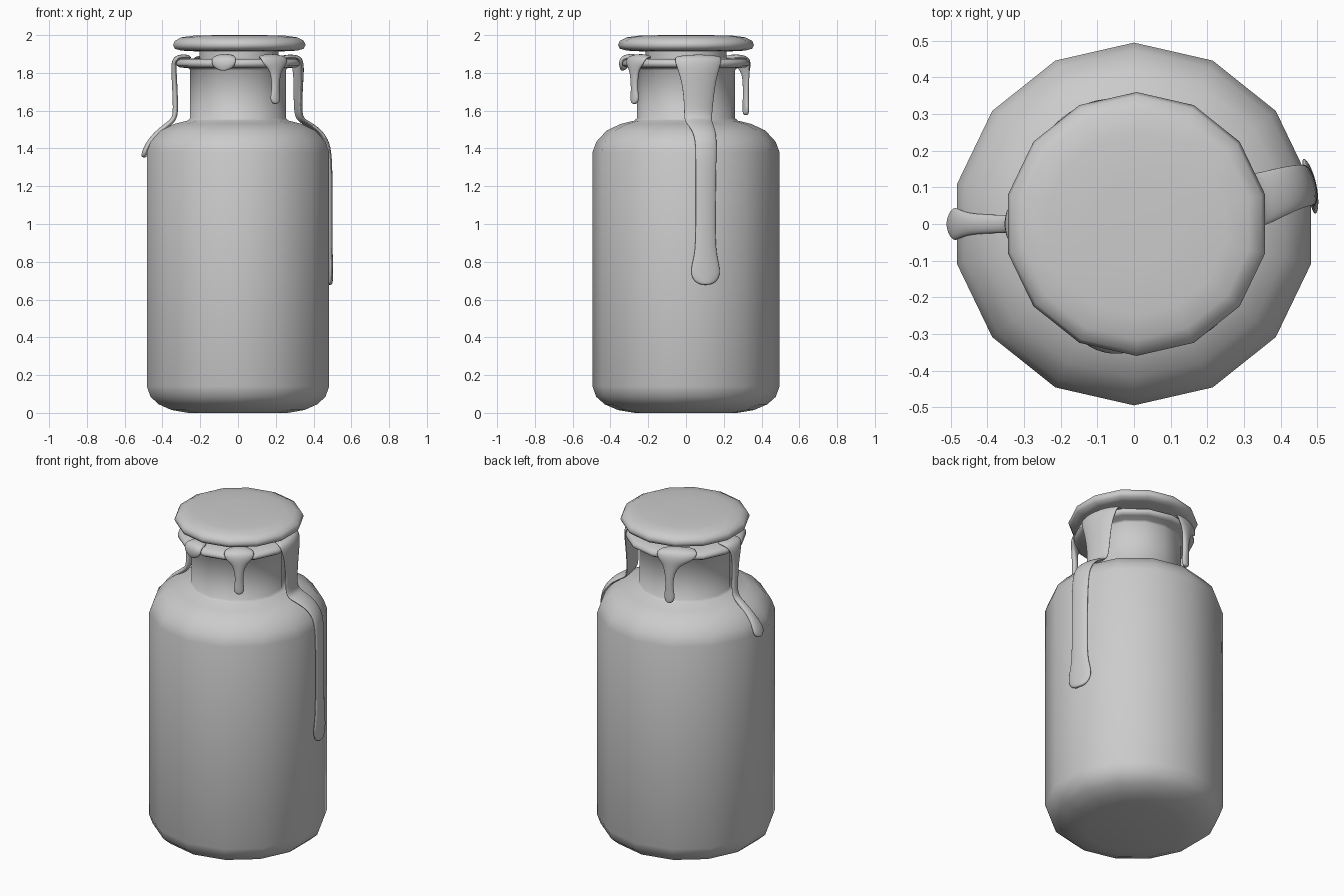
import bpy, bmesh, math


def finish(name, bm, angle=60):
    bmesh.ops.recalc_face_normals(bm, faces=bm.faces)
    mesh = bpy.data.meshes.new(name)
    bm.to_mesh(mesh)
    bm.free()
    ob = bpy.data.objects.new(name, mesh)
    bpy.context.collection.objects.link(ob)
    bpy.ops.object.select_all(action='DESELECT')
    ob.select_set(True)
    bpy.context.view_layer.objects.active = ob
    bpy.ops.object.shade_smooth_by_angle(angle=math.radians(angle))
    return ob


def loft(bm, rings):
    loops = [[bm.verts.new(p) for p in ring] for ring in rings]
    for a, b in zip(loops, loops[1:]):
        n = len(a)
        for i in range(n):
            bm.faces.new((a[i], a[(i + 1) % n], b[(i + 1) % n], b[i]))
    bm.faces.new(loops[0])
    bm.faces.new(loops[-1])


def lathe(name, profile, cx=0.0, sides=14):
    bm = bmesh.new()
    turn = [math.pi / 2 + i * math.tau / sides for i in range(sides)]
    loft(bm, [[(cx + r * math.cos(a), r * math.sin(a), z) for a in turn]
              for r, z in profile])
    return finish(name, bm)


def drip(name, degrees, path, thick=0.015, sides=10):
    """Flattened tube along (radius, height, sideways shift, half width)."""
    bm = bmesh.new()
    base = math.radians(degrees)
    rings = []
    for i, (r, z, s, w) in enumerate(path):
        p, q = path[max(i - 1, 0)], path[min(i + 1, len(path) - 1)]
        dr, dz = q[0] - p[0], q[1] - p[1]
        d = math.hypot(dr, dz)
        nr, nz = -dz / d, dr / d
        t = min(thick, w)
        ring = []
        for k in range(sides):
            u = k * math.tau / sides
            rr = r + nr * t * math.sin(u)
            a = base + (s + w * math.cos(u)) / r
            ring.append((rr * math.cos(a), rr * math.sin(a), z + nz * t * math.sin(u)))
        rings.append(ring)
    loft(bm, rings)
    ob = finish(name, bm, 180)
    sub = ob.modifiers.new("smooth", 'SUBSURF')
    sub.levels = sub.render_levels = 2
    return ob


# Bottle with rounded base, shoulder, neck and lip
lathe("bottle", [(0.27, 0.0), (0.36, 0.015), (0.43, 0.045), (0.475, 0.085), (0.495, 0.14),
                 (0.495, 1.38), (0.475, 1.435), (0.42, 1.495), (0.345, 1.53), (0.275, 1.547),
                 (0.26, 1.56), (0.26, 1.815), (0.27, 1.826), (0.315, 1.828), (0.335, 1.84),
                 (0.335, 1.858), (0.315, 1.873), (0.23, 1.876)])

# Stopper stem and lid
lathe("stopper_stem", [(0.215, 1.86), (0.215, 1.935)], 0.005)
lathe("lid", [(0.20, 1.912), (0.315, 1.918), (0.35, 1.928), (0.36, 1.948),
              (0.35, 1.97), (0.315, 1.988), (0.25, 1.997), (0.12, 2.0)], 0.007)

# Long drip on the right side
drip("long_drip", 0, [
    (0.25, 1.880, 0.07, 0.09), (0.30, 1.885, 0.07, 0.13), (0.332, 1.878, 0.07, 0.14),
    (0.341, 1.84, 0.07, 0.13), (0.336, 1.76, 0.07, 0.10), (0.33, 1.65, 0.07, 0.085),
    (0.331, 1.56, 0.065, 0.08), (0.365, 1.538, 0.07, 0.077), (0.43, 1.50, 0.095, 0.068),
    (0.475, 1.445, 0.107, 0.062), (0.495, 1.37, 0.108, 0.06), (0.495, 1.10, 0.105, 0.057),
    (0.495, 0.87, 0.105, 0.057), (0.496, 0.80, 0.105, 0.075), (0.496, 0.74, 0.105, 0.088),
    (0.496, 0.695, 0.105, 0.066), (0.495, 0.677, 0.105, 0.025)])

# Medium drip on the left side
drip("left_drip", 180, [
    (0.25, 1.880, 0, 0.06), (0.30, 1.886, 0, 0.08), (0.333, 1.878, 0, 0.075),
    (0.342, 1.84, 0, 0.05), (0.337, 1.77, 0, 0.03), (0.332, 1.66, 0, 0.025),
    (0.33, 1.57, 0, 0.025), (0.355, 1.537, 0, 0.026), (0.42, 1.49, 0, 0.028),
    (0.465, 1.44, 0, 0.034), (0.49, 1.395, 0, 0.05), (0.498, 1.365, 0, 0.042),
    (0.499, 1.352, 0, 0.015)])

# Short hanging drips on the front and back of the lip
drip("front_drip", -54, [
    (0.26, 1.880, 0, 0.06), (0.31, 1.885, 0, 0.085), (0.338, 1.875, 0, 0.092),
    (0.342, 1.845, 0, 0.08), (0.34, 1.815, 0, 0.038), (0.338, 1.75, 0, 0.024),
    (0.337, 1.70, 0, 0.025), (0.337, 1.665, 0, 0.034), (0.337, 1.643, 0, 0.024),
    (0.337, 1.635, 0, 0.01)], 0.018)
drip("back_drip", 109, [
    (0.26, 1.880, 0.04, 0.08), (0.31, 1.885, 0.04, 0.11), (0.337, 1.875, 0.04, 0.125),
    (0.342, 1.84, 0.035, 0.11), (0.338, 1.81, 0.01, 0.05), (0.336, 1.74, 0, 0.025),
    (0.335, 1.66, 0, 0.024), (0.335, 1.615, 0, 0.034), (0.335, 1.585, 0, 0.026),
    (0.335, 1.576, 0, 0.01)], 0.016)

# Small bead on the front of the lip
drip("front_bead", -103, [
    (0.26, 1.880, 0, 0.04), (0.31, 1.886, 0, 0.06), (0.342, 1.875, 0, 0.07),
    (0.346, 1.848, 0, 0.07), (0.34, 1.825, 0, 0.05), (0.335, 1.815, 0, 0.02)], 0.018)
